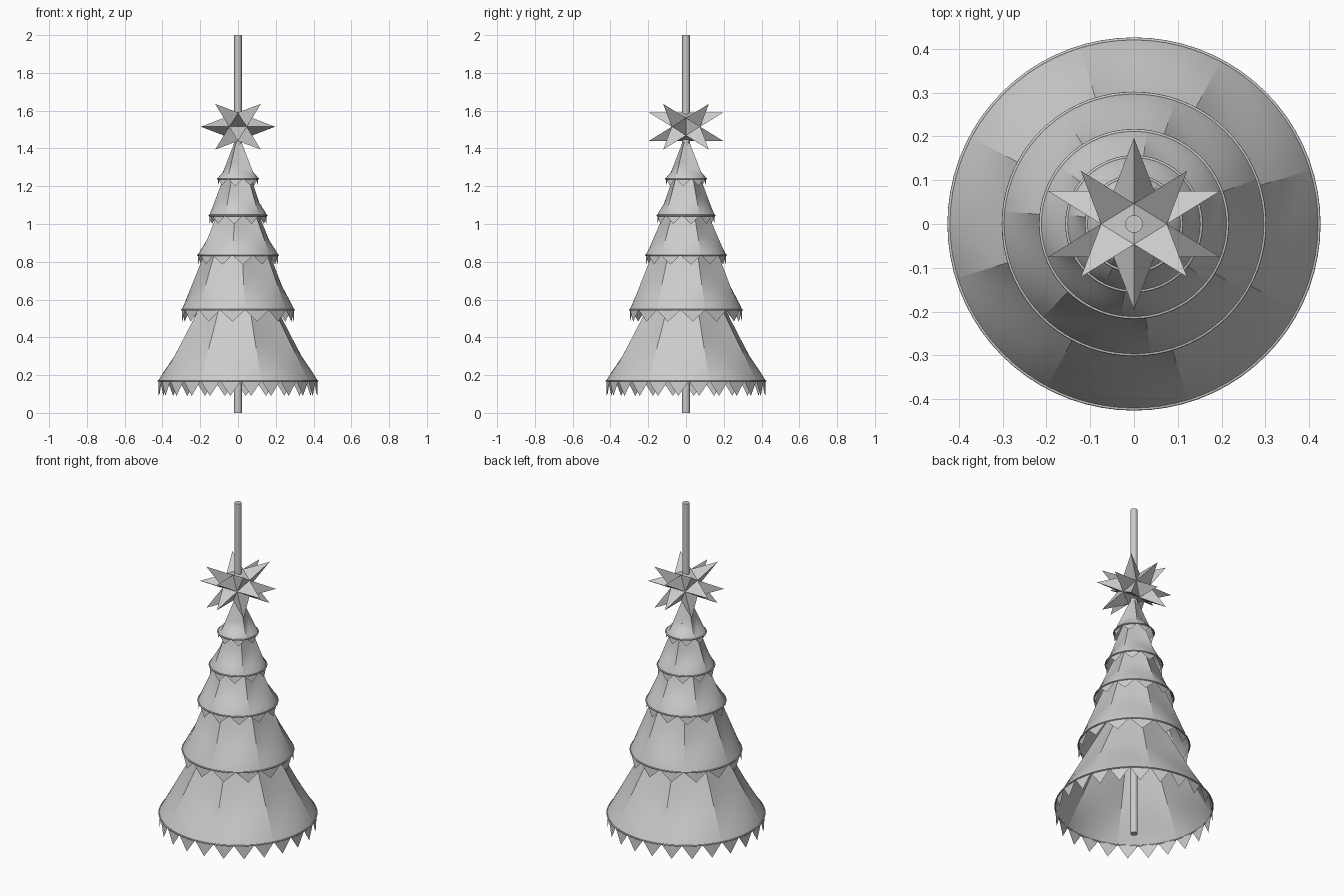
import bpy, bmesh
from math import sin, cos, pi, radians
from mathutils import Vector

cube = bpy.data.objects.get("Cube")
if cube:
    bpy.data.objects.remove(cube)

GREY = (0.6, 0.6, 0.6, 1)
grey = bpy.data.materials.new("light grey")
grey.diffuse_color = GREY
grey.use_nodes = True
grey.node_tree.nodes["Principled BSDF"].inputs["Base Color"].default_value = GREY


def finish(bm, name, smooth=False):
    mesh = bpy.data.meshes.new(name)
    bm.to_mesh(mesh)
    bm.free()
    mesh.materials.append(grey)
    for face in mesh.polygons:
        face.use_smooth = smooth
    obj = bpy.data.objects.new(name, mesh)
    bpy.context.collection.objects.link(obj)
    return obj


def polar(r, a, z):
    return Vector((r * cos(a), r * sin(a), z))


def canopy(name, rim, z, apex, panels, start):
    """Cone of fabric panels, round at the rim and sagging between the seams."""
    bm = bmesh.new()
    across, rows, half = 10, 14, pi / panels
    for p in range(panels):
        middle = start + (2 * p + 1) * half
        grid = []
        for j in range(rows + 1):
            t = (j / rows) ** 1.4 * 0.96
            s = min(t / 0.3, 1)
            sag = 1.12 * s * s * (3 - 2 * s)
            row = []
            for i in range(across + 1):
                a = half * (2 * i / across - 1)
                chord = cos(half) / cos(a)
                r = rim * (1 - t) * (1 - sag * (1 - chord))
                row.append(bm.verts.new(polar(r, middle + a, z + t * (apex - z))))
            grid.append(row)
        for low, high in zip(grid, grid[1:]):
            for i in range(across):
                bm.faces.new((low[i], low[i + 1], high[i + 1], high[i]))
    finish(bm, name, smooth=True)


def pennants(name, rim, z, drop, count, start):
    """Ring of hanging triangles."""
    bm = bmesh.new()
    step = 2 * pi / count
    for i in range(count):
        a = start + i * step
        bm.faces.new([bm.verts.new(p) for p in (
            polar(rim, a, z), polar(rim, a + step / 2, z - drop),
            polar(rim, a + step, z))])
    finish(bm, name)


def hoop(name, rim, z):
    bpy.ops.mesh.primitive_torus_add(
        major_radius=rim, minor_radius=0.004, major_segments=72,
        minor_segments=8, location=(0, 0, z))
    obj = bpy.context.object
    obj.name = name
    obj.data.materials.append(grey)
    bpy.ops.object.shade_smooth()


# Tiers: rim radius, rim height, apex height, panels, seam angle, pennants, drop
TIERS = [
    (0.422, 0.17, 0.95, 8, 17, 24, 0.08),
    (0.298, 0.545, 1.29, 7, 20, 14, 0.062),
    (0.213, 0.835, 1.32, 6, 22, 12, 0.05),
    (0.153, 1.045, 1.45, 5, 28, 10, 0.045),
    (0.108, 1.24, 1.48, 4, 60, 8, 0.038),
]
for n, (rim, z, apex, panels, seam, count, drop) in enumerate(TIERS, 1):
    seam = radians(seam)
    canopy(f"canopy_{n}", rim, z, apex, panels, seam)
    pennants(f"pennants_{n}", rim, z, drop, count, seam)
    hoop(f"hoop_{n}", rim, z)

# Central pole
bpy.ops.mesh.primitive_cylinder_add(vertices=24, radius=0.02, depth=2, location=(0, 0, 1))
pole = bpy.context.object
pole.name = "pole"
pole.data.materials.append(grey)
bpy.ops.object.shade_smooth_by_angle()

# Star: icosahedron core with a long spike on each face, except around the pole
phi = (1 + 5 ** 0.5) / 2
k = 0.0465
bm = bmesh.new()
for s in (-k, k):
    for t in (-k * phi, k * phi):
        for co in ((0, s, t), (s, t, 0), (t, 0, s)):
            bm.verts.new(co)
bmesh.ops.convex_hull(bm, input=bm.verts[:])
for face in bm.faces[:]:
    direction = face.calc_center_median().normalized()
    if abs(direction.z) > 0.8:
        continue
    tip = bm.verts.new(direction * 0.21)
    corners = face.verts[:]
    bm.faces.remove(face)
    for a, b in zip(corners, corners[1:] + corners[:1]):
        bm.faces.new((a, b, tip))
bmesh.ops.recalc_face_normals(bm, faces=bm.faces[:])
star = finish(bm, "star")
star.location.z = 1.515
